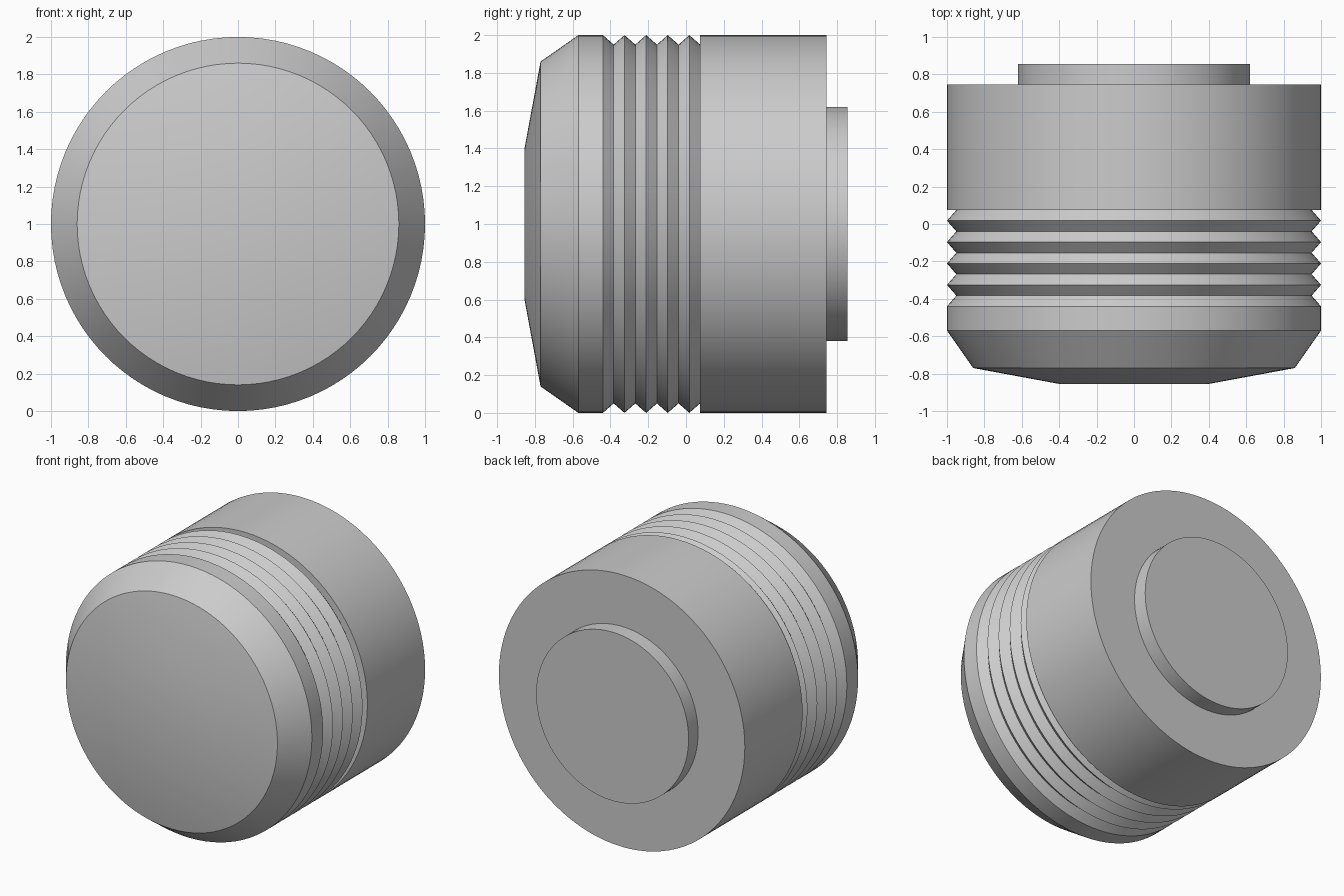
import bpy
import bmesh
import math

if "Cube" in bpy.data.objects:
    bpy.data.objects.remove(bpy.data.objects["Cube"])

SEGMENTS = 96


def lathe(name, profile, front_cap=False, back_cap=False):
    """Revolve (radius, y) points, listed front to back, around the y-running axis at z = 1."""
    bm = bmesh.new()
    angles = [2 * math.pi * j / SEGMENTS for j in range(SEGMENTS)]
    rings = [[bm.verts.new((r * math.cos(a), y, 1 + r * math.sin(a))) for a in angles]
             for r, y in profile]
    for near, far in zip(rings, rings[1:]):
        for j in range(SEGMENTS):
            k = (j + 1) % SEGMENTS
            bm.faces.new((near[j], far[j], far[k], near[k]))
    caps = []
    if front_cap:
        caps.append(bm.faces.new(rings[0]))
    if back_cap:
        caps.append(bm.faces.new(rings[-1][::-1]))
    if caps:
        bmesh.ops.poke(bm, faces=caps)
    mesh = bpy.data.meshes.new(name)
    bm.to_mesh(mesh)
    bm.free()
    obj = bpy.data.objects.new(name, mesh)
    bpy.context.collection.objects.link(obj)
    bpy.ops.object.select_all(action='DESELECT')
    obj.select_set(True)
    bpy.context.view_layer.objects.active = obj
    bpy.ops.object.shade_smooth_by_angle(angle=math.radians(30))
    return obj


# Front cap: shallow domed face, bevelled shoulder and short rim
lathe("front_cap", [(0.40, -0.855), (0.86, -0.77), (1.0, -0.57), (1.0, -0.44)],
      front_cap=True)

# Ribbed collar: V grooves alternating between ridge and valley
groove_start, groove_end, steps = -0.44, 0.075, 9
step = (groove_end - groove_start) / steps
lathe("ribbed_collar", [(0.95 if i % 2 else 1.0, groove_start + i * step)
                        for i in range(steps + 1)])

# Main barrel with its front lip and flat rear shoulder
lathe("barrel", [(0.95, 0.075), (1.0, 0.075), (1.0, 0.745), (0.62, 0.745)])

# Raised disc on the back
lathe("rear_disc", [(0.62, 0.745), (0.62, 0.855)], back_cap=True)
